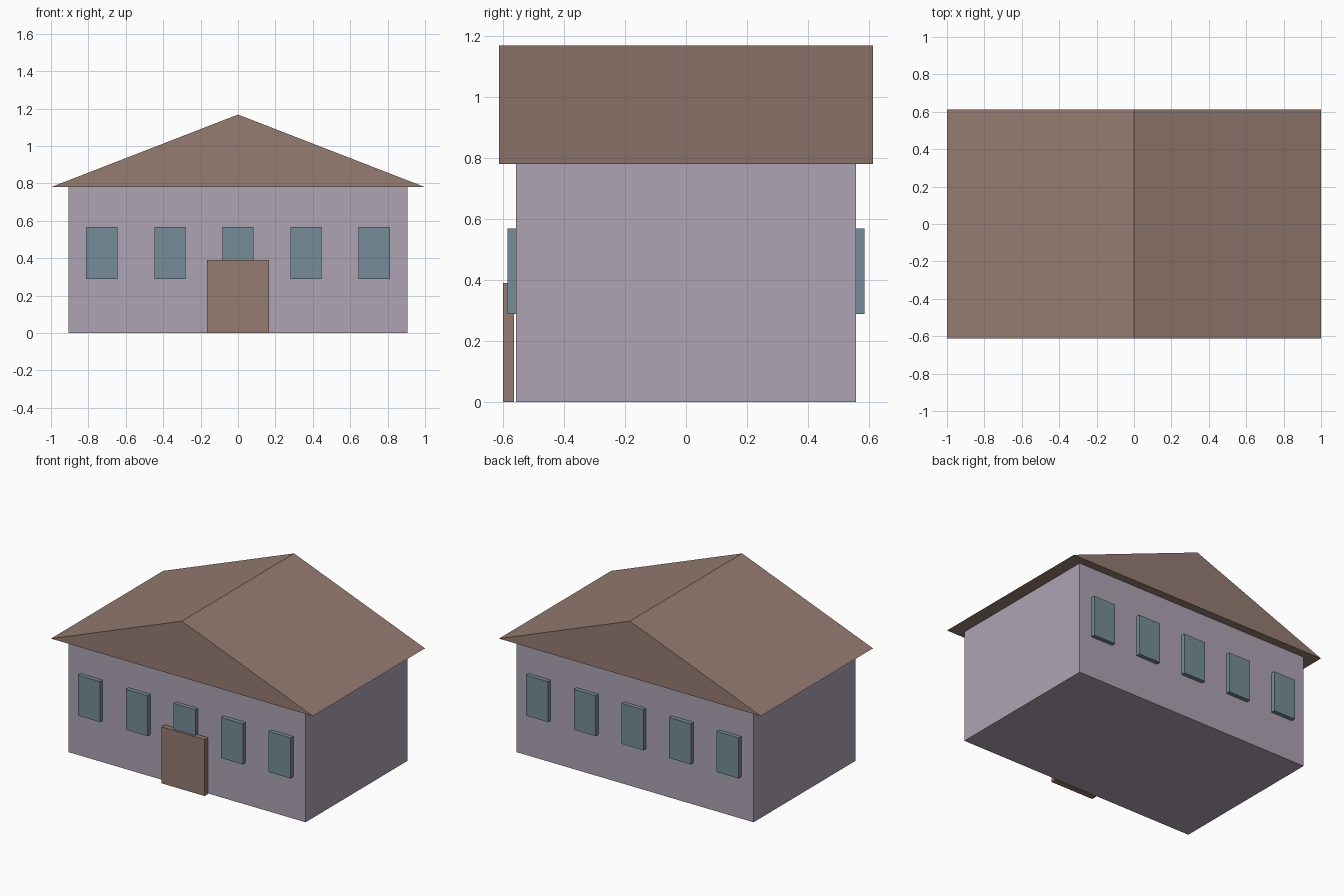
import bpy
import bmesh

if "Cube" in bpy.data.objects:
    bpy.data.objects.remove(bpy.data.objects["Cube"], do_unlink=True)


def material(name, color):
    mat = bpy.data.materials.new(name)
    mat.use_nodes = True
    mat.diffuse_color = (*color, 1)
    mat.node_tree.nodes["Principled BSDF"].inputs["Base Color"].default_value = (*color, 1)
    return mat


lilac = material("lilac_wall", (0.42, 0.37, 0.45))
brown = material("warm_brown", (0.30, 0.20, 0.165))
teal = material("dusty_teal", (0.18, 0.265, 0.31))


def prism(name, outline, y0, y1, mat):
    """Extrude an (x, z) outline from y0 back to y1."""
    bm = bmesh.new()
    face = bm.faces.new([bm.verts.new((x, y0, z)) for x, z in outline])
    new = bmesh.ops.extrude_face_region(bm, geom=[face])["geom"]
    moved = [g for g in new if isinstance(g, bmesh.types.BMVert)]
    bmesh.ops.translate(bm, verts=moved, vec=(0, y1 - y0, 0))
    bmesh.ops.recalc_face_normals(bm, faces=bm.faces)
    mesh = bpy.data.meshes.new(name)
    bm.to_mesh(mesh)
    bm.free()
    mesh.materials.append(mat)
    obj = bpy.data.objects.new(name, mesh)
    bpy.context.collection.objects.link(obj)
    return obj


def block(name, x, width, z0, z1, y0, y1, mat):
    l, r = x - width / 2, x + width / 2
    return prism(name, [(l, z0), (r, z0), (r, z1), (l, z1)], y0, y1, mat)


# House body and gabled roof
WALL = 0.556
block("walls", 0, 1.812, 0, 0.78, -WALL, WALL, lilac)
prism("roof", [(-1, 0.78), (1, 0.78), (0, 1.168)], -0.612, 0.612, brown)

# Front door, standing just clear of the wall
block("front_door", 0, 0.33, 0, 0.39, -0.6, -0.564, brown)

# Five windows on the front and on the back
for side, name in ((-1, "front_window"), (1, "back_window")):
    for i in range(5):
        block(f"{name}_{i + 1}", (i - 2) * 0.364, 0.167, 0.288, 0.568,
              side * (WALL - 0.028), side * (WALL + 0.029), teal)
